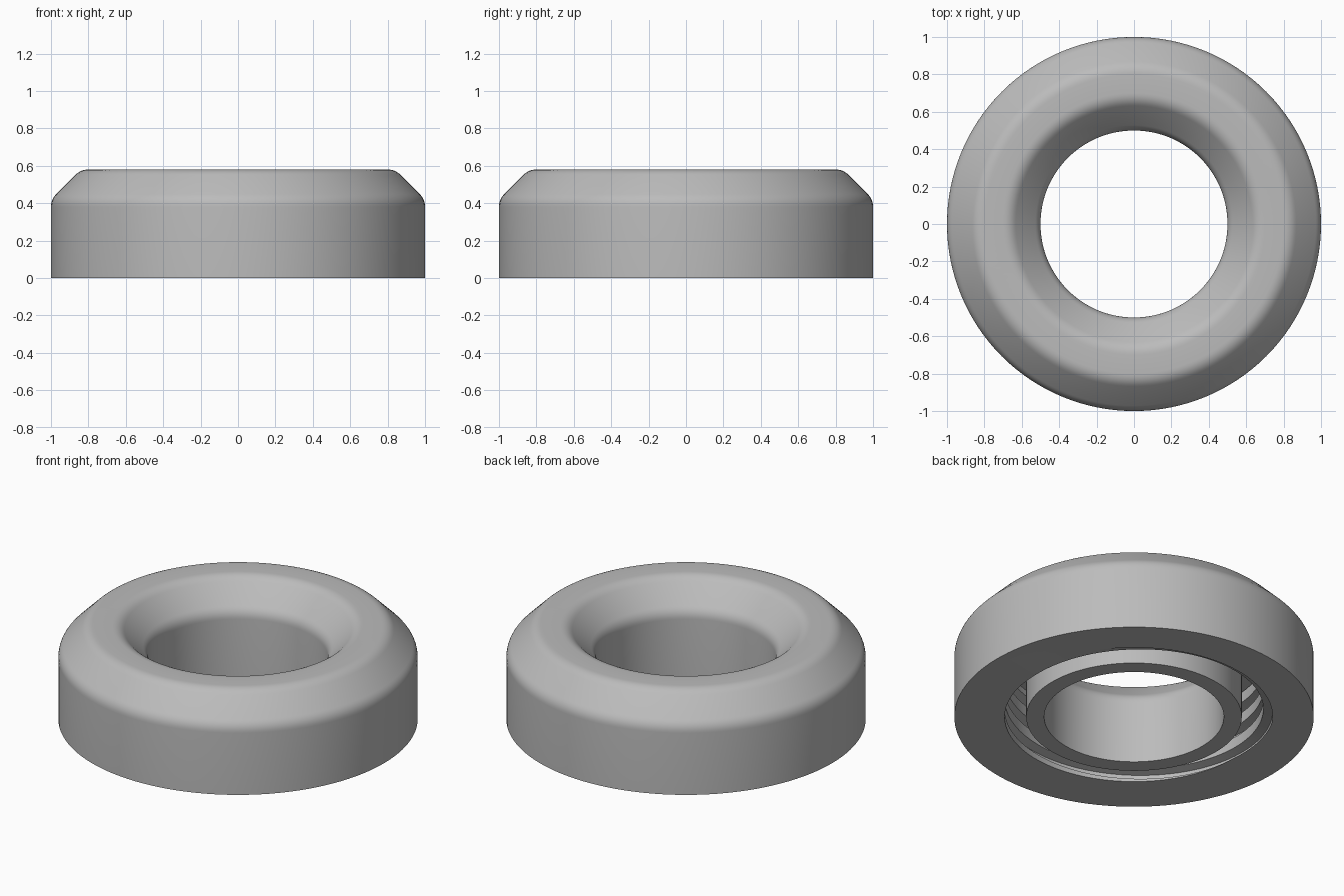
import bpy
import bmesh
from math import cos, sin, pi, radians
from mathutils import Vector

cube = bpy.data.objects.get("Cube")
if cube:
    bpy.data.objects.remove(cube, do_unlink=True)

SEGMENTS = 128
TOP, CORNER = 0.58, 0.42            # top face and start of the chamfers
OUTER, BORE, SLEEVE = 1.0, 0.5, 0.6
CHAMFER = TOP - CORNER
CEILING = 0.4                       # depth of the threaded pocket
CREST, ROOT, PITCH = 0.72, 0.772, 0.13

# Thread cross-section over one pitch: flat root, flank, flat crest, flank
THREAD = [(0.0, ROOT), (0.3, ROOT), (0.4, CREST), (0.9, CREST), (1.0, ROOT)]
START = -0.15 - 0.25                # phase that puts the root at the back


def fillet(a, corner, b, size, steps=6):
    """Round a profile corner with a short quadratic curve."""
    a, c, b = Vector(a), Vector(corner), Vector(b)
    p = c + (a - c).normalized() * size
    q = c + (b - c).normalized() * size
    curve = []
    for i in range(steps + 1):
        t = i / steps
        curve.append(p * (1 - t) ** 2 + c * 2 * t * (1 - t) + q * t ** 2)
    return curve


def thread_radius(phase):
    phase %= 1.0
    for (u, r), (v, s) in zip(THREAD, THREAD[1:]):
        if phase <= v:
            return r + (s - r) * (phase - u) / (v - u)
    return ROOT


def thread_column(turn):
    """Pocket wall from bottom to ceiling at one angle around the axis."""
    points = []
    for k in range(-2, int(CEILING / PITCH) + 3):
        for u, r in THREAD[:-1]:
            z = PITCH * (k + u + turn + START)
            if z < 0 or z > CEILING:
                z = min(max(z, 0), CEILING)
                r = thread_radius(z / PITCH - turn - START)
            points.append((r, z))
    return points


# Outer wall, chamfers, top face and bore
rim = [(OUTER, 0), (OUTER, CORNER), (OUTER - CHAMFER, TOP),
       (BORE + CHAMFER, TOP), (BORE, CORNER), (BORE, 0)]
shell = [rim[0]]
for a, c, b in zip(rim, rim[1:], rim[2:]):
    shell += fillet(a, c, b, 0.04)
shell += [rim[-1], (SLEEVE, 0), (SLEEVE, CEILING)]

# Sweep the full closed section round the axis, the thread climbing with it
bm = bmesh.new()
columns = []
for i in range(SEGMENTS + 1):
    turn = i / SEGMENTS
    x, y = cos(turn * 2 * pi), sin(turn * 2 * pi)
    section = shell + thread_column(turn)[::-1]
    columns.append([bm.verts.new((r * x, r * y, z)) for r, z in section])
for left, right in zip(columns, columns[1:]):
    for j in range(len(left)):
        n = (j + 1) % len(left)
        bm.faces.new((left[j], right[j], right[n], left[n]))
bmesh.ops.remove_doubles(bm, verts=bm.verts, dist=1e-5)
bmesh.ops.recalc_face_normals(bm, faces=bm.faces)

mesh = bpy.data.meshes.new("threaded_ring_cap")
bm.to_mesh(mesh)
bm.free()
cap = bpy.data.objects.new("threaded_ring_cap", mesh)
bpy.context.collection.objects.link(cap)

# Plain grey finish
grey = bpy.data.materials.new("light_grey")
grey.use_nodes = True
colour = (0.5, 0.5, 0.5, 1)
grey.diffuse_color = colour
grey.node_tree.nodes["Principled BSDF"].inputs["Base Color"].default_value = colour
mesh.materials.append(grey)

bpy.ops.object.select_all(action='DESELECT')
cap.select_set(True)
bpy.context.view_layer.objects.active = cap
bpy.ops.object.shade_smooth_by_angle(angle=radians(30))
